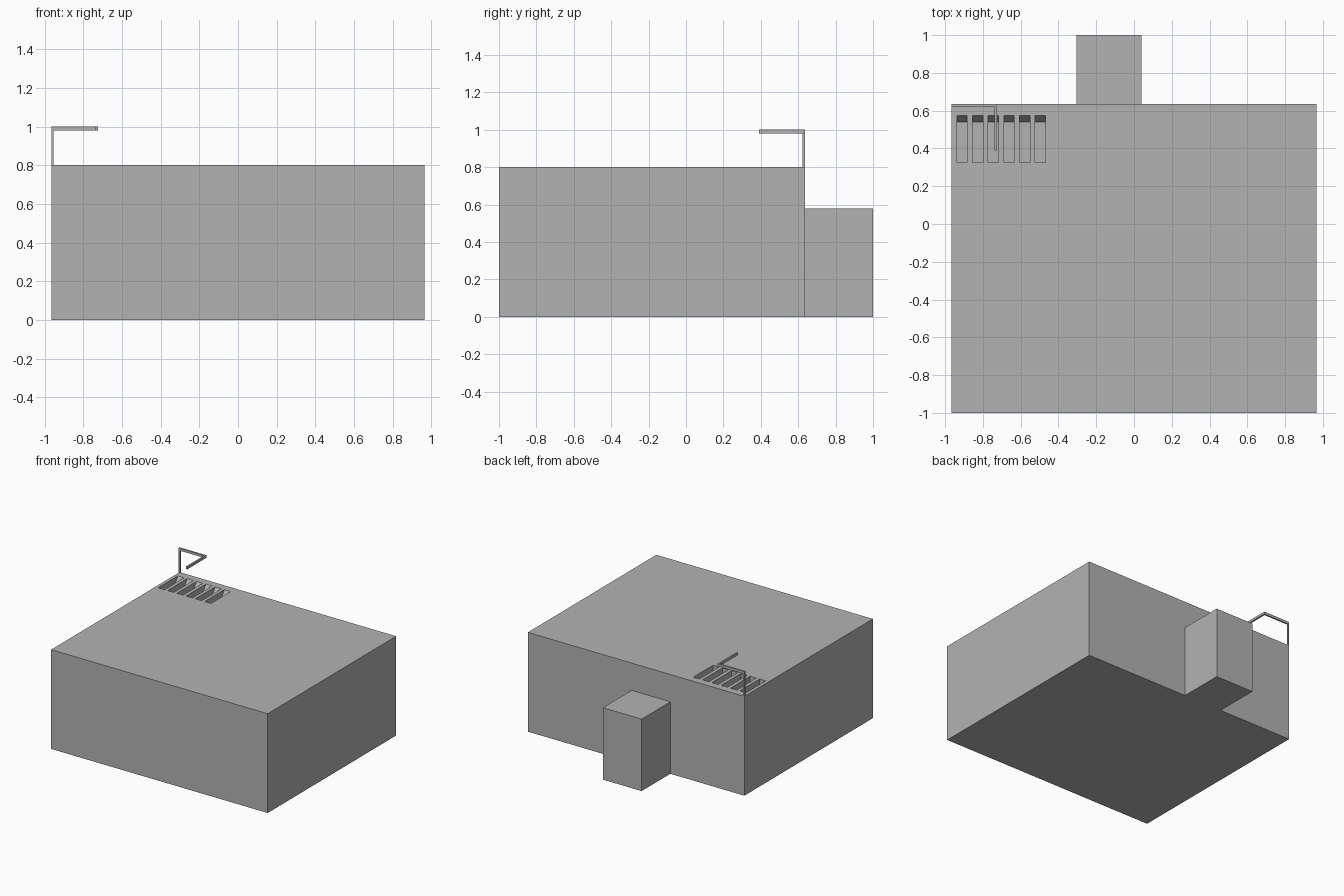
import bpy
import bmesh

cube = bpy.data.objects.get("Cube")
if cube:
    bpy.data.objects.remove(cube, do_unlink=True)

# One plain grey for everything
grey = bpy.data.materials.new("plain_grey")
grey.use_nodes = True
colour = (0.45, 0.45, 0.45, 1)
grey.diffuse_color = colour
grey.node_tree.nodes["Principled BSDF"].inputs["Base Color"].default_value = colour


def prisms(name, profile, spans):
    """Extrude a (y, z) profile along x, once for each (x0, x1) span."""
    bm = bmesh.new()
    for x0, x1 in spans:
        face = bm.faces.new([bm.verts.new((x0, y, z)) for y, z in profile])
        moved = bmesh.ops.extrude_face_region(bm, geom=[face])["geom"]
        verts = [v for v in moved if isinstance(v, bmesh.types.BMVert)]
        bmesh.ops.translate(bm, verts=verts, vec=(x1 - x0, 0, 0))
    bmesh.ops.recalc_face_normals(bm, faces=bm.faces)
    mesh = bpy.data.meshes.new(name)
    bm.to_mesh(mesh)
    bm.free()
    mesh.materials.append(grey)
    obj = bpy.data.objects.new(name, mesh)
    bpy.context.collection.objects.link(obj)
    return obj


def box(name, x, y, z):
    return prisms(name, [(y[0], z[0]), (y[1], z[0]), (y[1], z[1]), (y[0], z[1])], [x])


# Main block and rear annex
LEFT, BACK, TOP = -0.965, 0.635, 0.8
body = box("main_block", (LEFT, -LEFT), (-1, BACK), (0, TOP))
box("rear_annex", (-0.305, 0.04), (BACK, 1), (0, 0.58))

# Row of slots sunk in the roof, each with a sloping back wall
slot_profile = [(0.325, 0.75), (0.54, 0.75), (0.575, TOP), (0.575, 0.85), (0.325, 0.85)]
starts = [-0.938 + 0.083 * i for i in range(6)]
cutter = prisms("slot_cutter", slot_profile, [(x, x + 0.055) for x in starts])
cutter.hide_render = True
cut = body.modifiers.new("slots", "BOOLEAN")
cut.operation = "DIFFERENCE"
cut.solver = "EXACT"
cut.object = cutter
bpy.context.view_layer.objects.active = body
bpy.ops.object.modifier_apply(modifier=cut.name)
bpy.data.objects.remove(cutter, do_unlink=True)

# Corner post with a bent overhead rail
box("rail_post", (LEFT, LEFT + 0.012), (BACK - 0.012, BACK), (TOP, 0.98))
box("rail_crossbar", (LEFT, -0.725), (BACK - 0.012, BACK), (0.98, 1))
box("rail_arm", (-0.738, -0.725), (0.39, BACK - 0.012), (0.98, 1))
